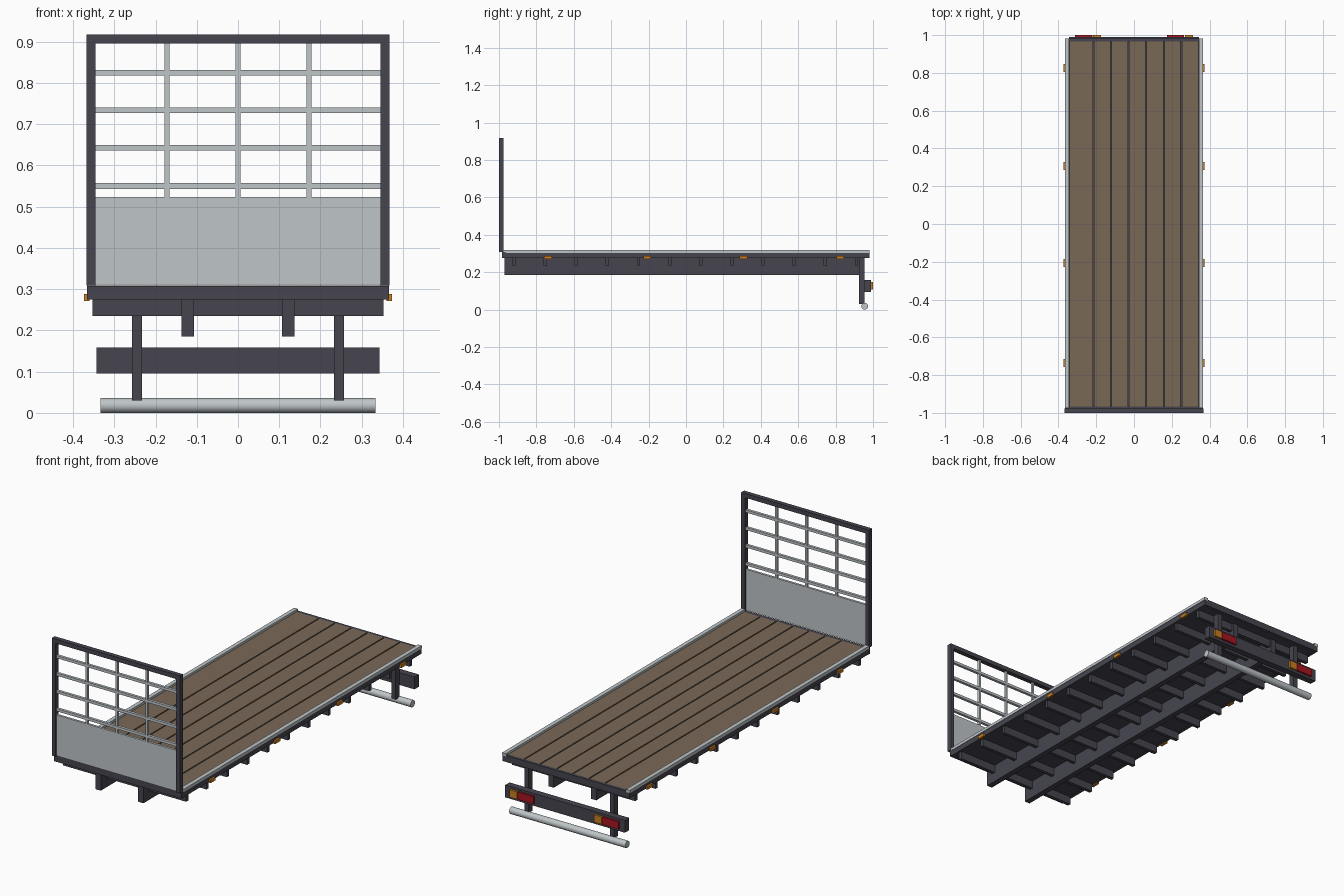
import bpy, math

if "Cube" in bpy.data.objects:
    bpy.data.objects.remove(bpy.data.objects["Cube"])


def material(name, rgb):
    m = bpy.data.materials.new(name)
    m.diffuse_color = (*rgb, 1)
    m.use_nodes = True
    m.node_tree.nodes["Principled BSDF"].inputs["Base Color"].default_value = m.diffuse_color
    return m


SLATE = material("dark slate paint", (0.061, 0.060, 0.078))
GREY = material("light grey metal", (0.52, 0.56, 0.58))
WOOD = material("brown timber", (0.195, 0.140, 0.094))
AMBER = material("amber lens", (0.60, 0.21, 0.015))
RED = material("red lens", (0.38, 0.008, 0.015))


def box(name, x, y, z, mat):
    """Box from (min, max) pairs on each axis."""
    (x0, x1), (y0, y1), (z0, z1) = x, y, z
    v = [(a, b, c) for a in (x0, x1) for b in (y0, y1) for c in (z0, z1)]
    f = [(0, 1, 3, 2), (4, 6, 7, 5), (0, 4, 5, 1), (2, 3, 7, 6), (0, 2, 6, 4), (1, 5, 7, 3)]
    me = bpy.data.meshes.new(name)
    me.from_pydata(v, [], f)
    me.materials.append(mat)
    ob = bpy.data.objects.new(name, me)
    bpy.context.collection.objects.link(ob)
    return ob


def span(c, w):
    return (c - w / 2, c + w / 2)


def pair(name, x, y, z, mat):
    """Left and right copies of a box."""
    box(name + "_right", x, y, z, mat)
    box(name + "_left", (-x[1], -x[0]), y, z, mat)


# Deck: base plate, timber planks with dark gaps, end beams and side rails
box("deck_base", (-0.345, 0.345), (-0.965, 0.965), (0.276, 0.298), SLATE)
edges = [-0.345, -0.214, -0.122, -0.029, 0.064, 0.158, 0.25, 0.345]
for i, (a, b) in enumerate(zip(edges, edges[1:])):
    box(f"plank_{i}", (a + 0.003, b - 0.003), (-0.965, 0.967), (0.298, 0.309), WOOD)
box("front_beam", (-0.366, 0.366), (-0.985, -0.965), (0.275, 0.308), SLATE)
box("rear_beam", (-0.345, 0.345), (0.967, 0.982), (0.275, 0.309), SLATE)
pair("side_rail", (0.345, 0.364), (-0.965, 0.982), (0.275, 0.303), SLATE)
pair("rail_cap", (0.345, 0.366), (-0.975, 0.982), (0.303, 0.318), GREY)

# Headboard: frame, lower panel and open grille
Y = (-1.0, -0.976)
pair("headboard_post", (0.345, 0.367), Y, (0.309, 0.896), SLATE)
box("headboard_top", (-0.367, 0.367), Y, (0.896, 0.918), SLATE)
box("headboard_panel", (-0.345, 0.345), (-0.994, -0.982), (0.311, 0.523), GREY)
for i, z in enumerate((0.55, 0.643, 0.734, 0.825)):
    box(f"grille_bar_{i}", (-0.345, 0.345), (-0.995, -0.981), span(z, 0.014), GREY)
for i, x in enumerate((-0.172, 0, 0.172)):
    box(f"grille_upright_{i}", span(x, 0.012), (-0.994, -0.982), (0.523, 0.896), GREY)

# Underframe: two long chassis beams and twelve cross members
pair("chassis_beam", (0.107, 0.137), (-0.97, 0.93), (0.185, 0.276), SLATE)
for i in range(12):
    box(f"cross_member_{i}", (-0.353, 0.353), span(-0.92 + i * 0.1665, 0.018), (0.235, 0.276), SLATE)

# Rear underrun guard: posts, lamp beam and round bar
pair("guard_post", (0.233, 0.257), (0.924, 0.955), (0.03, 0.276), SLATE)
box("lamp_beam", (-0.343, 0.343), (0.955, 0.99), (0.095, 0.159), SLATE)
bpy.ops.mesh.primitive_cylinder_add(vertices=24, radius=0.018, depth=0.666,
                                    location=(0, 0.955, 0.018), rotation=(0, math.pi / 2, 0))
bar = bpy.context.object
bar.name = "round_guard_bar"
bar.data.materials.append(GREY)
bpy.ops.object.shade_smooth_by_angle()

# Tail lamps: amber section beside a red section
for side, x in (("right", 0.312), ("left", -0.174)):
    box(f"tail_lamp_amber_{side}", (x - 0.043, x), (0.99, 1.0), (0.108, 0.147), AMBER)
    box(f"tail_lamp_red_{side}", (x - 0.138, x - 0.046), (0.99, 1.0), (0.108, 0.147), RED)

# Side marker lamps
for i, y in enumerate((-0.737, -0.207, 0.308, 0.825)):
    pair(f"side_marker_{i}", (0.36, 0.373), span(y, 0.042), (0.271, 0.288), AMBER)
